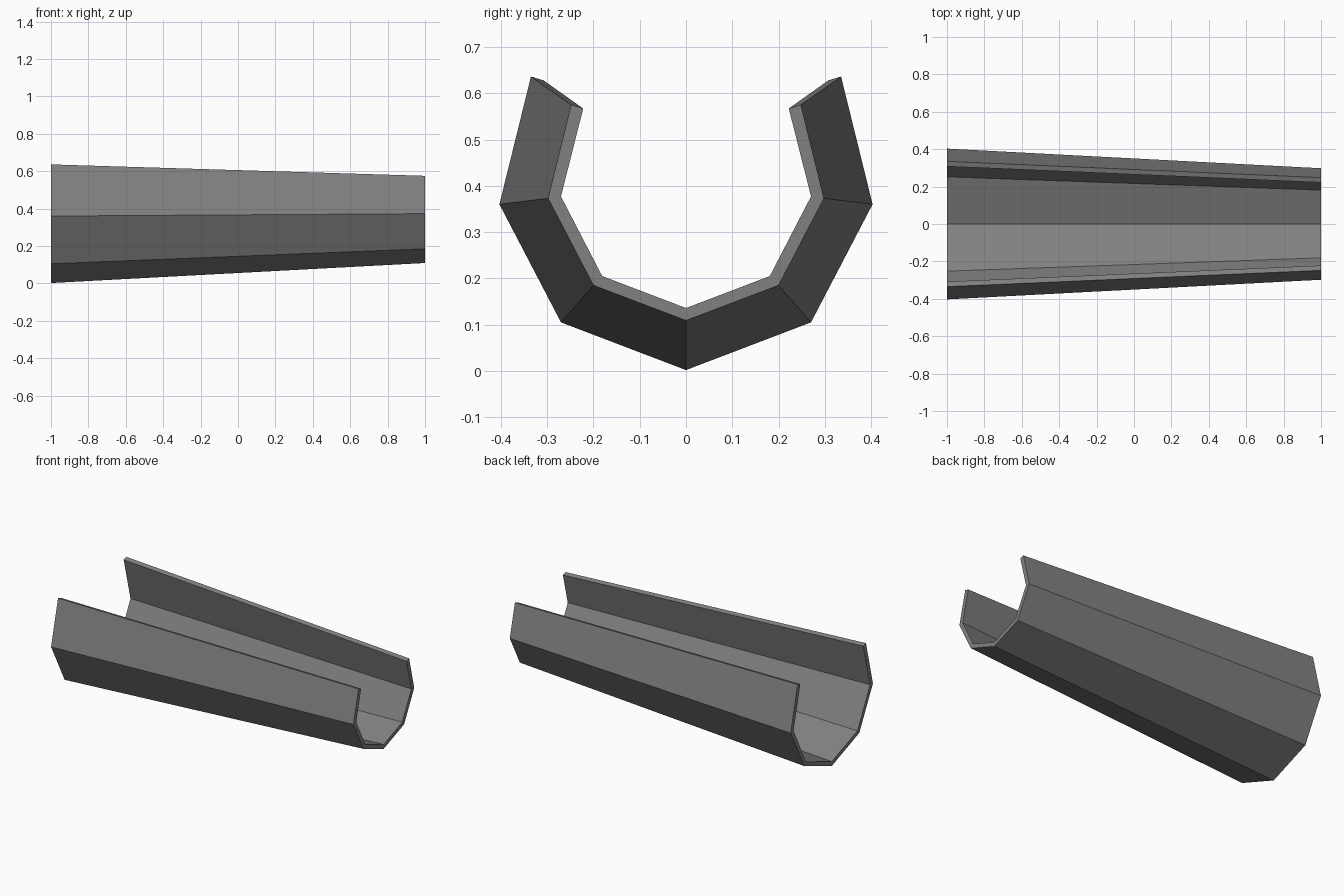
import bpy
import bmesh

if "Cube" in bpy.data.objects:
    bpy.data.objects.remove(bpy.data.objects["Cube"], do_unlink=True)

# Plain grey for the whole shell
grey = bpy.data.materials.new("grey")
grey.use_nodes = True
colour = (0.22, 0.22, 0.225, 1)
grey.diffuse_color = colour
grey.node_tree.nodes["Principled BSDF"].inputs["Base Color"].default_value = colour

# Half sections (y, z) from the keel up to the rim, at the wide and narrow ends
wide_outer = [(0, 0.002), (0.27, 0.105), (0.403, 0.36), (0.335, 0.636)]
wide_inner = [(0, 0.03), (0.252, 0.124), (0.375, 0.363), (0.308, 0.628)]
narrow_outer = [(0, 0.109), (0.2, 0.185), (0.298, 0.373), (0.248, 0.575)]
narrow_inner = [(0, 0.136), (0.181, 0.205), (0.27, 0.377), (0.222, 0.567)]


def mirrored(half):
    """Full open section running from the -y rim to the +y rim."""
    return [(-y, z) for y, z in reversed(half[1:])] + half


def section(bm, x, outer, inner):
    """Closed loop: along the outside, then back along the inside."""
    loop = mirrored(outer) + mirrored(inner)[::-1]
    return [bm.verts.new((x, y, z)) for y, z in loop]


# Tapered open trough
bm = bmesh.new()
a = section(bm, -1, wide_outer, wide_inner)
b = section(bm, 1, narrow_outer, narrow_inner)
n = len(a)
for i in range(n):
    j = (i + 1) % n
    bm.faces.new((a[i], a[j], b[j], b[i]))

# End strips between the outer and inner walls
for ring in (a, b):
    for i in range(n // 2 - 1):
        bm.faces.new((ring[i], ring[i + 1], ring[n - 2 - i], ring[n - 1 - i]))

bmesh.ops.recalc_face_normals(bm, faces=bm.faces)
mesh = bpy.data.meshes.new("tapered_trough")
bm.to_mesh(mesh)
bm.free()
mesh.materials.append(grey)
trough = bpy.data.objects.new("tapered_trough", mesh)
bpy.context.collection.objects.link(trough)
